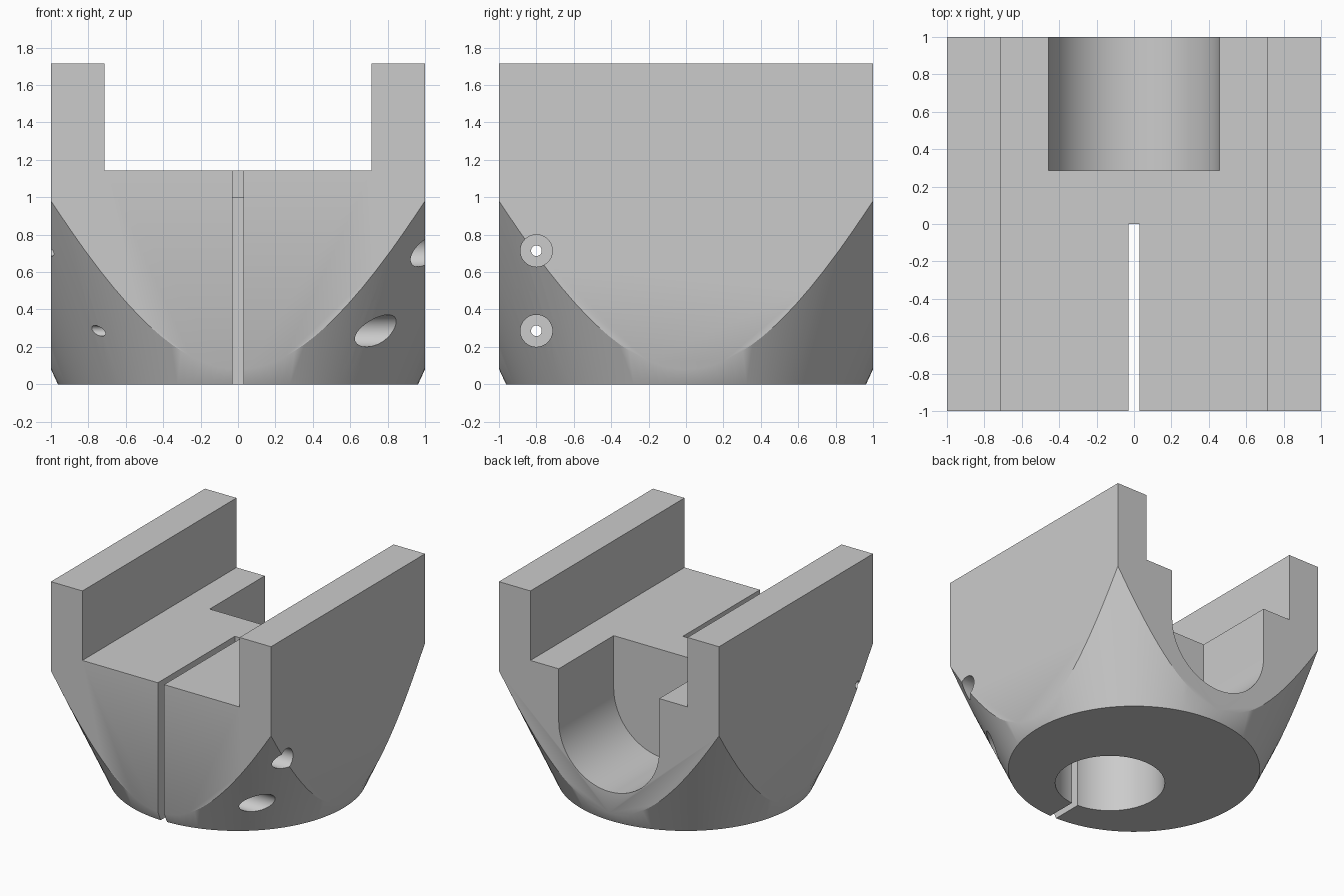
import bpy, bmesh, math
from mathutils import Matrix

cube = bpy.data.objects.get("Cube")
if cube:
    bpy.data.objects.remove(cube, do_unlink=True)

grey = bpy.data.materials.new("plain_grey")
grey.use_nodes = True
colour = (0.6, 0.6, 0.6, 1)
grey.diffuse_color = colour
grey.node_tree.nodes["Principled BSDF"].inputs["Base Color"].default_value = colour


def add_object(name, bm):
    bmesh.ops.recalc_face_normals(bm, faces=bm.faces)
    mesh = bpy.data.meshes.new(name)
    bm.to_mesh(mesh)
    bm.free()
    mesh.materials.append(grey)
    obj = bpy.data.objects.new(name, mesh)
    bpy.context.collection.objects.link(obj)
    return obj


def extrude_along_y(name, profile, y0, y1):
    """Extrude an (x, z) outline from y0 to y1."""
    bm = bmesh.new()
    face = bm.faces.new([bm.verts.new((x, y0, z)) for x, z in profile])
    moved = bmesh.ops.extrude_face_region(bm, geom=[face])["geom"]
    verts = [v for v in moved if isinstance(v, bmesh.types.BMVert)]
    bmesh.ops.translate(bm, verts=verts, vec=(0, y1 - y0, 0))
    return add_object(name, bm)


def round_solid(name, centre, r_low, r_high, length, axis="Z", segments=64):
    """Cylinder or cone centred on a point, along z or x."""
    turn = Matrix.Rotation(math.pi / 2, 4, "Y") if axis == "X" else Matrix()
    bm = bmesh.new()
    bmesh.ops.create_cone(bm, cap_ends=True, segments=segments, radius1=r_low,
                          radius2=r_high, depth=length,
                          matrix=Matrix.Translation(centre) @ turn)
    return add_object(name, bm)


# U-shaped block: two side walls over a thick floor
half = [(1, 0), (1, 1.714), (0.714, 1.714), (0.714, 1.143)]
block = extrude_along_y("clamp_block", half + [(-x, z) for x, z in reversed(half)], -1, 1)

# Cone that tapers the lower corners
SLOPE, BASE = 0.46, 0.963
low, high = -0.2, 2.2
taper = round_solid("taper_cone", (0, 0, (low + high) / 2), BASE + SLOPE * low,
                    BASE + SLOPE * high, high - low, segments=128)

# Round-bottomed channel at the back
R, STEPS = 0.457, 40
arc = [(-R * math.cos(math.pi * i / STEPS), 0.714 - R * math.sin(math.pi * i / STEPS))
       for i in range(STEPS + 1)]
channel = extrude_along_y("channel_cutter", arc + [(R, 1.5), (-R, 1.5)], 0.286, 1.2)

# Blind bore from below, and the clamping slot running to the front
bore = round_solid("bore_cutter", (0, -0.286, 0.4), 0.42, 0.42, 1.2)
S = 0.0286
slot = extrude_along_y("slot_cutter", [(-S, -0.2), (S, -0.2), (S, 1.5), (-S, 1.5)], -1.2, 0)

# Cross screw holes, counterbored on the +x side
cutters = [channel, bore, slot]
for z in (0.286, 0.714):
    cutters.append(round_solid("screw_hole_cutter", (0, -0.8, z), 0.0286, 0.0286, 2.4, "X", 32))
    cutters.append(round_solid("counterbore_cutter", (0.87, -0.8, z), 0.0857, 0.0857, 0.7, "X", 48))

# Combine the solids
for tool in [taper] + cutters:
    mod = block.modifiers.new(tool.name, "BOOLEAN")
    mod.operation = "INTERSECT" if tool is taper else "DIFFERENCE"
    mod.solver = "EXACT"
    mod.object = tool
graph = bpy.context.evaluated_depsgraph_get()
result = bpy.data.meshes.new_from_object(block.evaluated_get(graph))
block.modifiers.clear()
block.data = result
for tool in [taper] + cutters:
    bpy.data.objects.remove(tool, do_unlink=True)

# One material, smooth curves with crisp edges
result.materials.clear()
result.materials.append(grey)
for poly in result.polygons:
    poly.material_index = 0
bpy.ops.object.select_all(action="DESELECT")
block.select_set(True)
bpy.context.view_layer.objects.active = block
bpy.ops.object.shade_smooth_by_angle(angle=math.radians(30))
